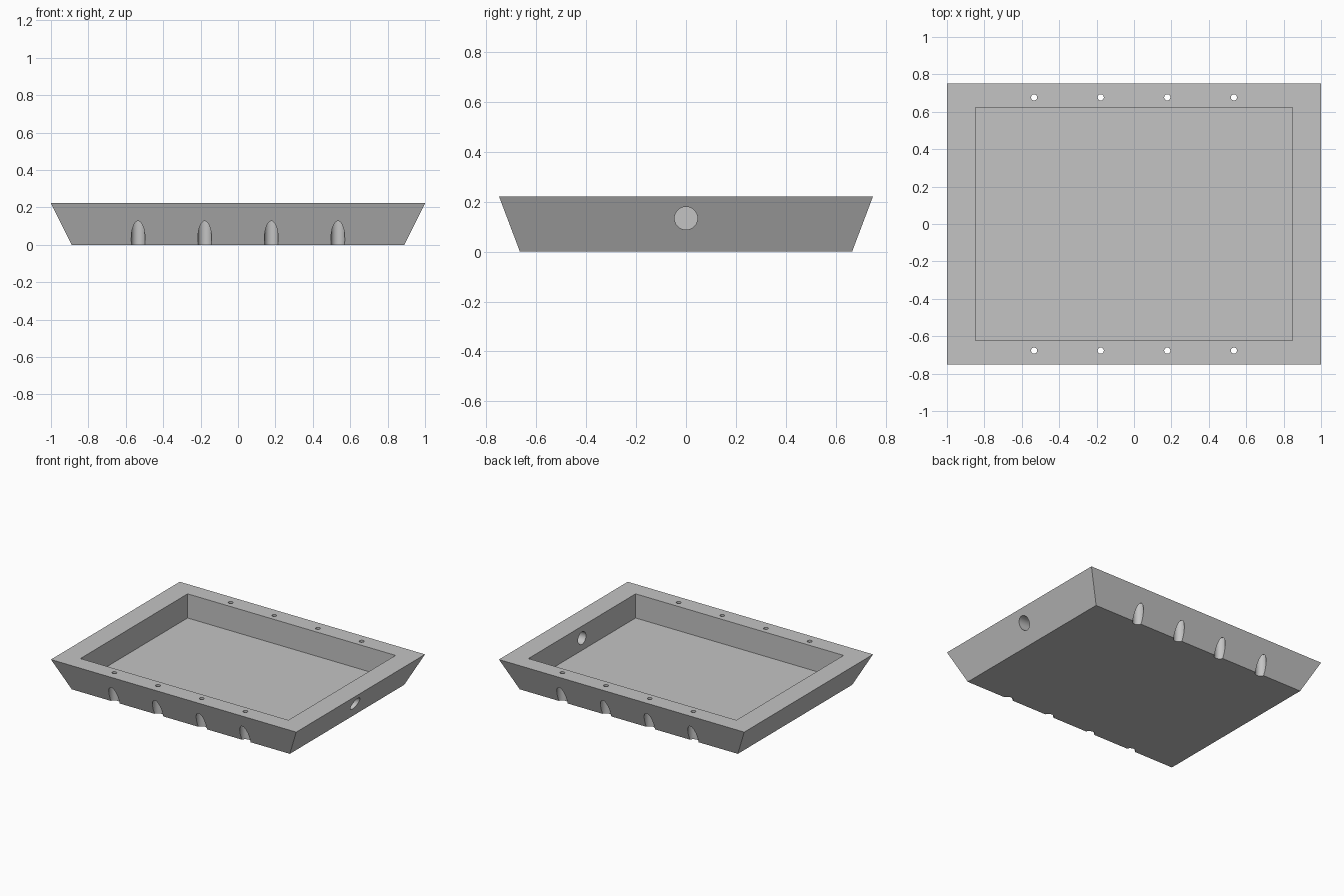
import bpy
import bmesh
from math import radians

cube = bpy.data.objects.get("Cube")
if cube:
    bpy.data.objects.remove(cube, do_unlink=True)

HEIGHT, FLOOR = 0.222, 0.044

grey = bpy.data.materials.new("plain grey")
grey.use_nodes = True
colour = (0.55, 0.55, 0.55, 1)
grey.diffuse_color = colour
grey.node_tree.nodes["Principled BSDF"].inputs["Base Color"].default_value = colour


def block(name, bottom, top, z0, z1):
    """Box whose half sizes may differ between bottom and top."""
    bm = bmesh.new()
    bmesh.ops.create_cube(bm, size=2)
    for v in bm.verts:
        hx, hy = top if v.co.z > 0 else bottom
        v.co = (v.co.x * hx, v.co.y * hy, z1 if v.co.z > 0 else z0)
    mesh = bpy.data.meshes.new(name)
    bm.to_mesh(mesh)
    bm.free()
    obj = bpy.data.objects.new(name, mesh)
    bpy.context.collection.objects.link(obj)
    mesh.materials.append(grey)
    return obj


def rod(name, radius, length, location, rotation=(0, 0, 0)):
    bpy.ops.mesh.primitive_cylinder_add(vertices=48, radius=radius, depth=length,
                                        location=location, rotation=rotation)
    obj = bpy.context.object
    obj.name = name
    obj.data.materials.append(grey)
    return obj


def cut(target, cutter):
    mod = target.modifiers.new("cut", 'BOOLEAN')
    mod.operation = 'DIFFERENCE'
    mod.solver = 'EXACT'
    mod.object = cutter
    bpy.ops.object.select_all(action='DESELECT')
    bpy.context.view_layer.objects.active = target
    target.select_set(True)
    bpy.ops.object.modifier_apply(modifier=mod.name)
    bpy.data.objects.remove(cutter, do_unlink=True)


# Flared tray body with a straight-sided pocket
tray = block("tray", (0.889, 0.666), (1.0, 0.75), 0, HEIGHT)
pocket = (0.848, 0.624)
cut(tray, block("pocket_cutter", pocket, pocket, FLOOR, HEIGHT + 0.1))

# Cable hole through the left end wall
cut(tray, rod("cable_hole_cutter", 0.046, 0.4, (0.95, 0, 0.134), (0, radians(90), 0)))

# Screw holes in the long rims, each with a wide recess from below
for side in (-1, 1):
    for i in range(4):
        x, y = (i - 1.5) * 0.356, side * 0.677
        cut(tray, rod("recess_cutter", 0.037, 0.32, (x, y, 0)))
        cut(tray, rod("screw_hole_cutter", 0.0165, 0.6, (x, y, 0.15)))

bpy.ops.object.select_all(action='DESELECT')
tray.select_set(True)
bpy.context.view_layer.objects.active = tray
bpy.ops.object.shade_smooth_by_angle(angle=radians(20))
